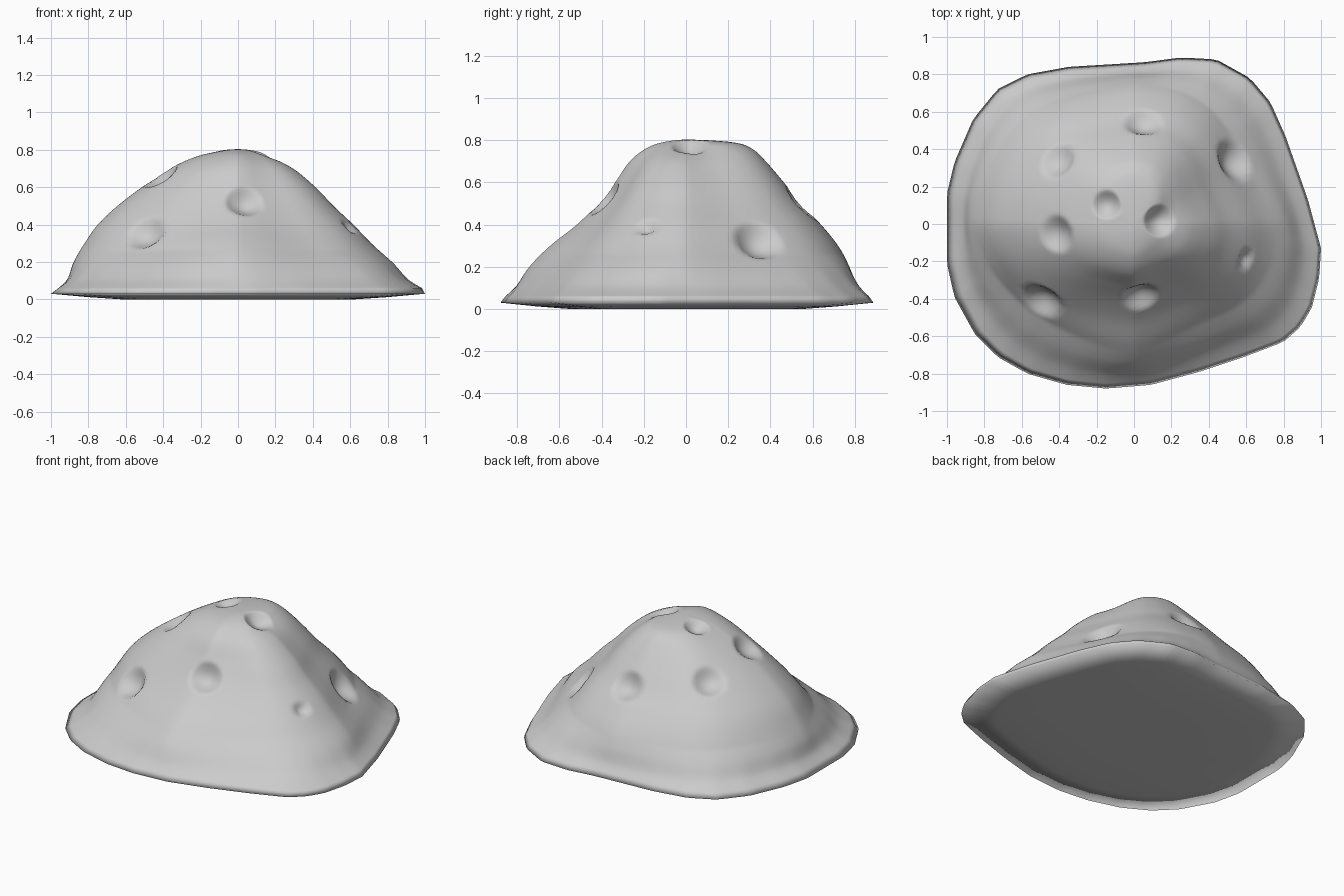
import bpy, bmesh, math
from mathutils import Vector

if "Cube" in bpy.data.objects:
    bpy.data.objects.remove(bpy.data.objects["Cube"])

SEG, STEPS = 144, 9

# Footprint of the rim, counter-clockwise
OUTLINE = [(1, -.13), (.93, .13), (.81, .47), (.73, .65), (.62, .78), (.44, .88), (.25, .89),
           (.06, .865), (-.35, .84), (-.57, .80), (-.73, .72), (-.86, .56), (-.96, .33),
           (-1, .16), (-1, -.21), (-.96, -.39), (-.85, -.59), (-.73, -.71), (-.57, -.80),
           (-.36, -.86), (-.15, -.88), (.09, -.86), (.35, -.79), (.59, -.71), (.80, -.63),
           (.89, -.55), (.95, -.45), (.99, -.29)]

# Slope profile: height, then reach to the right, back, left and front
PROFILE = [(.06, .95, .84, .96, .845), (.11, .88, .805, .91, .80), (.2, .81, .77, .875, .74),
           (.3, .705, .715, .815, .64), (.4, .61, .635, .745, .515), (.5, .505, .54, .64, .415),
           (.6, .41, .46, .51, .335), (.7, .29, .375, .36, .265), (.76, .17, .31, .23, .19),
           (.79, .09, .22, .11, .11), (.803, 0, 0, 0, 0)]

# How far the slopes pull in on the diagonals: back right, back left, front left, front right
PULL = (.11, .05, .14, .10)

# Pits: x, y, radius, depth
PITS = [(-.15, .10, .08, .045), (.14, .02, .09, .045), (.04, .54, .105, .05),
        (-.41, .34, .105, .05), (.54, .33, .12, .06), (.60, -.20, .055, .03),
        (.04, -.39, .105, .055), (-.49, -.42, .115, .06), (-.42, -.06, .105, .05)]


def rim_radius(a):
    d = Vector((math.cos(a), math.sin(a)))
    for i, p in enumerate(OUTLINE):
        p, q = Vector(p), Vector(OUTLINE[(i + 1) % len(OUTLINE)])
        e = q - p
        den = d.x * e.y - d.y * e.x
        if abs(den) < 1e-9:
            continue
        t = (p.x * e.y - p.y * e.x) / den
        s = (p.x * d.y - p.y * d.x) / den
        if t > 0 and -1e-6 <= s <= 1 + 1e-6:
            return t
    return 1


def spline(p0, p1, p2, p3, t):
    return .5 * (2 * p1 + (p2 - p0) * t + (2 * p0 - 5 * p1 + 4 * p2 - p3) * t * t
                 + (3 * p1 - p0 - 3 * p2 + p3) * t ** 3)


angles = [2 * math.pi * k / SEG for k in range(SEG)]
rim = [rim_radius(a) for a in angles]
soft = [sum(rim[(k + j) % SEG] for j in range(-4, 5)) / 9 for k in range(SEG)]
axis = [rim[k * SEG // 4] for k in range(4)]


def ring_points(z, reach):
    pts = []
    fade = min(max((z - .06) / .2, 0), 1)
    for k, a in enumerate(angles):
        c, s = math.cos(a), math.sin(a)
        w = (max(c, 0) ** 2, max(s, 0) ** 2, max(-c, 0) ** 2, max(-s, 0) ** 2)
        r = rim[k] + (soft[k] - rim[k]) * fade
        r *= sum(wi * f / ax for wi, f, ax in zip(w, reach, axis))
        r *= 1 - fade * PULL[k * 4 // SEG] * abs(math.sin(2 * a)) ** 1.3
        pts.append((r * c, r * s, z))
    return pts


def scaled_rim(f, z):
    return [(f * r * math.cos(a), f * r * math.sin(a), z) for a, r in zip(angles, rim)]


# Underside, thin rim, then the slopes
rings = [scaled_rim(.3, 0), scaled_rim(.62, 0), scaled_rim(.8, .012), scaled_rim(1, .03)]
n = len(PROFILE) - 1
beyond = (PROFILE[-2][0],) + tuple(-v for v in PROFILE[-2][1:])
for i in range(n):
    p0, p1, p2 = PROFILE[max(i - 1, 0)], PROFILE[i], PROFILE[i + 1]
    p3 = PROFILE[i + 2] if i + 2 <= n else beyond
    for j in range(STEPS):
        v = [spline(*q, j / STEPS) for q in zip(p0, p1, p2, p3)]
        rings.append(ring_points(v[0], v[1:]))

bm = bmesh.new()
loops = [[bm.verts.new(p) for p in ring] for ring in rings]
for lo, hi in zip(loops, loops[1:]):
    for k in range(SEG):
        m = (k + 1) % SEG
        bm.faces.new((lo[k], lo[m], hi[m], hi[k]))
apex = bm.verts.new((0, 0, PROFILE[-1][0]))
for k in range(SEG):
    bm.faces.new((loops[-1][k], loops[-1][(k + 1) % SEG], apex))
bm.faces.new(list(reversed(loops[0])))
bm.normal_update()

# Press round pits into the slopes
top = [v for loop in loops[5:] for v in loop] + [apex]
moves = []
for x, y, r, depth in PITS:
    c = min(top, key=lambda v: (v.co.x - x) ** 2 + (v.co.y - y) ** 2)
    centre, inward = c.co.copy(), -c.normal.copy()
    for v in top:
        d = (v.co - centre).length / r
        if d < 1:
            moves.append((v, inward * depth * (1 - d * d) ** 1.3))
for v, move in moves:
    v.co += move

mesh = bpy.data.meshes.new("rock_mound")
bm.to_mesh(mesh)
bm.free()
mound = bpy.data.objects.new("rock_mound", mesh)
bpy.context.collection.objects.link(mound)
bpy.context.view_layer.objects.active = mound
mound.select_set(True)
# The rim is shaded smoothly over its edge too
bpy.ops.object.shade_smooth()
